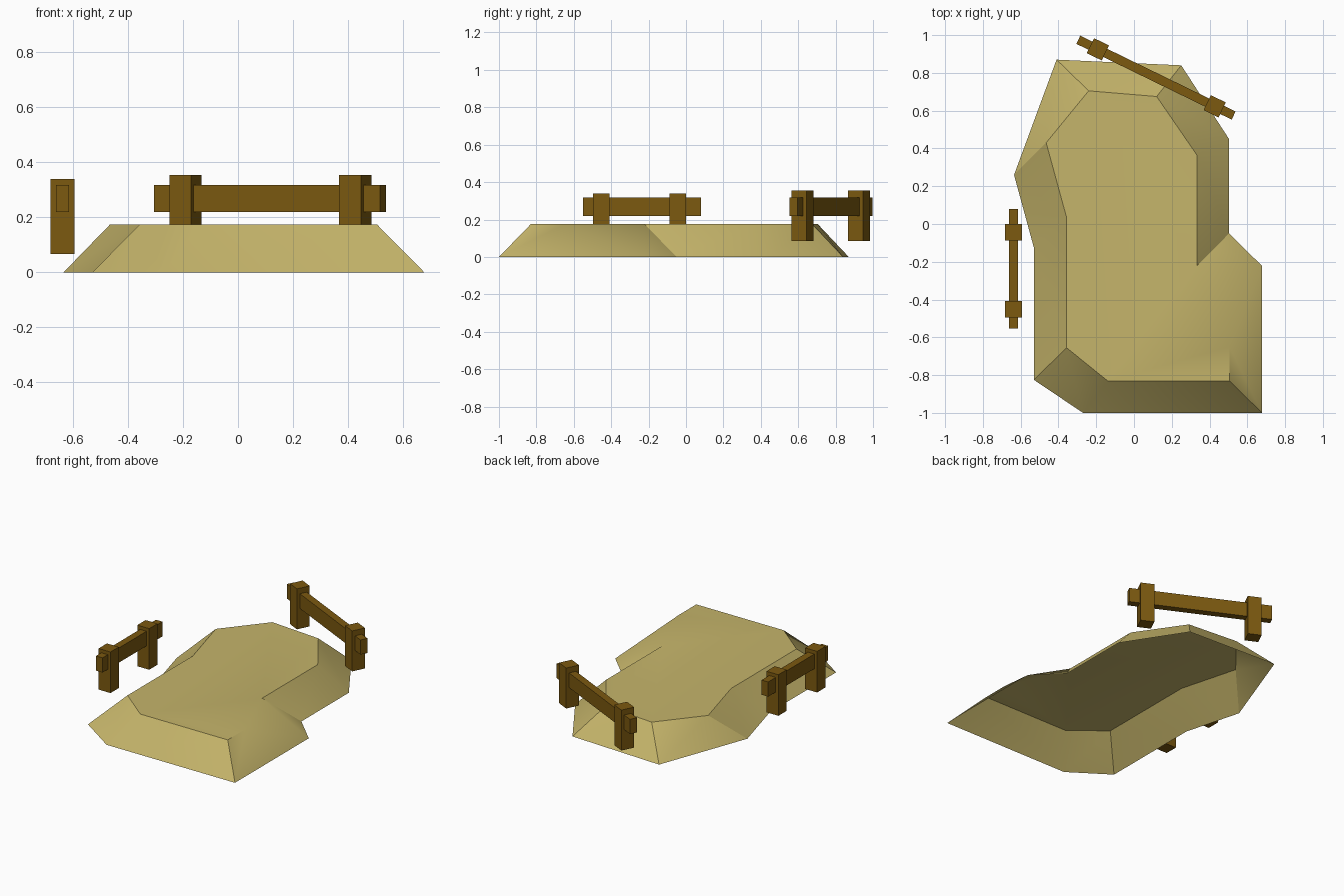
import bpy, bmesh, math
from mathutils import Matrix, Vector

if "Cube" in bpy.data.objects:
    bpy.data.objects.remove(bpy.data.objects["Cube"])


def material(name, rgb):
    m = bpy.data.materials.new(name)
    m.diffuse_color = (*rgb, 1)
    m.use_nodes = True
    m.node_tree.nodes["Principled BSDF"].inputs["Base Color"].default_value = m.diffuse_color
    return m


sand = material("sand", (0.56, 0.46, 0.145))
wood = material("brown wood", (0.20, 0.10, 0.005))


def add_object(name, bm, mat):
    bmesh.ops.recalc_face_normals(bm, faces=bm.faces)
    me = bpy.data.meshes.new(name)
    bm.to_mesh(me)
    bm.free()
    me.materials.append(mat)
    ob = bpy.data.objects.new(name, me)
    bpy.context.collection.objects.link(ob)
    return ob


def box(name, centre, size, angle):
    bm = bmesh.new()
    mat = (Matrix.Translation(centre) @ Matrix.Rotation(angle, 4, 'Z')
           @ Matrix.Diagonal((*size, 1)))
    bmesh.ops.create_cube(bm, size=1, matrix=mat)
    return add_object(name, bm, wood)


# Sand mound: flat plateau with sloping banks, open underneath
top = [(-.24, .705), (.12, .675), (.333, .365), (.333, -.222), (.505, -.65),
       (.505, -.83), (-.14, -.83), (-.357, -.655), (-.357, .035), (-.465, .43)]
base = [(-.41, .87), (.25, .84), (.503, .45), (.503, -.05), (.678, -.222),
        (.678, -1), (-.27, -1), (-.53, -.825), (-.53, -.125), (-.635, .26)]
bm = bmesh.new()
t = [bm.verts.new((x, y, .175)) for x, y in top]
b = [bm.verts.new((x, y, 0)) for x, y in base]
bm.faces.new(t[::-1])
for i in range(len(t)):
    j = (i + 1) % len(t)
    if i == 6:
        bm.faces.new((t[i], t[j], b[i]))
        bm.faces.new((t[j], b[j], b[i]))
    else:
        bm.faces.new((t[i], t[j], b[j]))
        bm.faces.new((t[i], b[j], b[i]))
mound = add_object("sand_mound", bm, sand)
# Open shell: make sure the plateau faces up
if mound.data.polygons[0].normal.z < 0:
    mound.data.flip_normals()
bpy.context.view_layer.objects.active = mound
mound.select_set(True)
bpy.ops.object.shade_smooth_by_angle(angle=math.radians(30))


# Fences: one rail through two square posts
def fence(name, centre, angle, rail_len, rail_shift, gap, z0, z1):
    c = Vector((*centre, 0))
    d = Vector((math.cos(angle), math.sin(angle), 0))
    box(name + "_rail", c + d * rail_shift + Vector((0, 0, .268)),
        (rail_len, .048, .098), angle)
    for k, s in enumerate((-1, 1)):
        box(f"{name}_post_{k + 1}", c + d * (s * gap / 2) + Vector((0, 0, (z0 + z1) / 2)),
            (.088, .088, z1 - z0), angle)


fence("left_fence", (-.638, -.248), math.pi / 2, .632, .012, .408, .066, .34)
fence("back_fence", (.118, .774), math.radians(-26), .915, -.002, .688, .084, .354)
